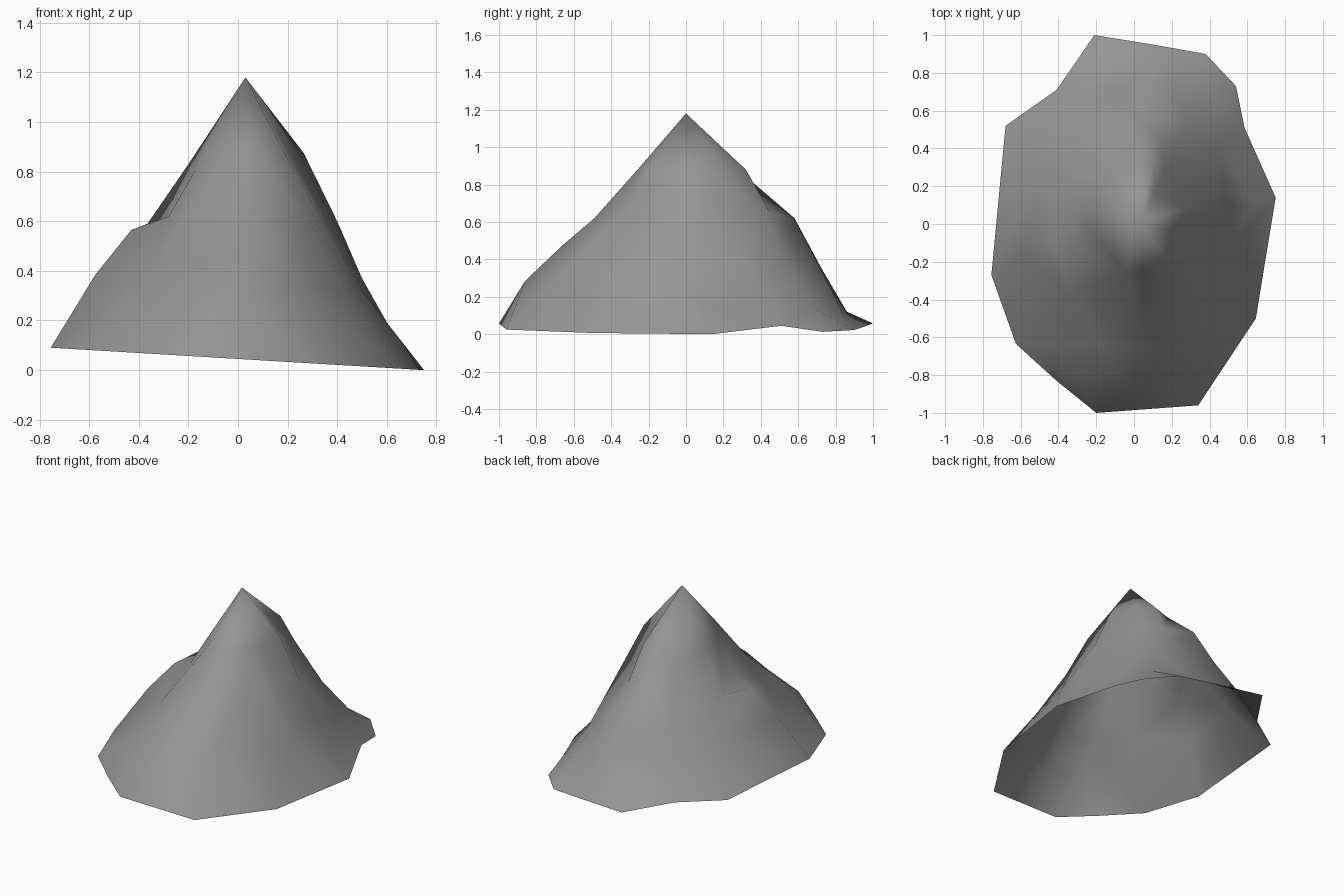
import bpy
from mathutils import Vector
from mathutils.geometry import delaunay_2d_cdt

# Rim outline, counter-clockwise from the back; it lies on a gently tilted plane
RIM = [(-0.21, 1.0), (-0.41, 0.71), (-0.68, 0.52), (-0.755, -0.27), (-0.625, -0.635),
       (-0.41, -0.83), (-0.2, -1.0), (0.34, -0.96), (0.645, -0.5), (0.75, 0.14),
       (0.585, 0.51), (0.54, 0.73), (0.38, 0.9), (0.1, 0.95)]
PEAK = (0.03, 0.0, 1.18)

# Ridges running down from the peak
RIDGES = {
    "right": [(0.265, 0.08, 0.875), (0.40, 0.10, 0.60), (0.50, 0.10, 0.37), (0.635, 0.10, 0.13)],
    "back_right": [(0.10, 0.32, 0.88), (0.13, 0.45, 0.65), (0.28, 0.52, 0.40), (0.42, 0.68, 0.14)],
    "back": [(-0.02, 0.30, 0.86), (0.0, 0.58, 0.62), (-0.05, 0.72, 0.36), (-0.12, 0.86, 0.12)],
    "back_left": [(-0.13, 0.30, 0.74), (-0.25, 0.50, 0.46), (-0.36, 0.62, 0.22)],
    "left": [(-0.20, 0.10, 0.83), (-0.365, 0.22, 0.59), (-0.50, 0.33, 0.35)],
    "shoulder": [(-0.17, -0.10, 0.81), (-0.28, -0.12, 0.62), (-0.43, -0.08, 0.565),
                 (-0.575, -0.16, 0.385)],
    "front_left": [(-0.04, -0.25, 0.87), (-0.15, -0.45, 0.57), (-0.20, -0.62, 0.41),
                   (-0.30, -0.80, 0.23)],
    "front": [(0.05, -0.25, 0.89), (0.05, -0.49, 0.62), (0.0, -0.66, 0.475), (-0.02, -0.86, 0.285)],
    "front_right": [(0.20, -0.21, 0.85), (0.28, -0.33, 0.61), (0.45, -0.40, 0.31)],
}
# Hollows between the ridges
HOLLOWS = [(0.105, 0.16, 0.95), (0.16, 0.30, 0.75), (0.22, -0.04, 0.85), (-0.32, 0.06, 0.56),
           (0.25, -0.65, 0.34), (-0.33, -0.38, 0.43), (0.50, -0.12, 0.32), (-0.45, -0.65, 0.21),
           (0.15, 0.85, 0.09), (0.45, 0.42, 0.26)]


def rim_height(x, y):
    return 0.045 if (x, y) == (0.585, 0.51) else 0.045 - 0.06 * x


points = [(x, y, rim_height(x, y)) for x, y in RIM]
n = len(points)
edges = [(i, (i + 1) % n) for i in range(n)]
peak = len(points)
points.append(PEAK)
for path in RIDGES.values():
    last = peak
    for p in path:
        points.append(p)
        edges.append((last, len(points) - 1))
        last = len(points) - 1
points += HOLLOWS

# Triangulate in plan, then lift every point to its height
flat, _, faces, origin, _, _ = delaunay_2d_cdt(
    [Vector(p[:2]) for p in points], edges, [], 1, 1e-5)
verts = [(v.x, v.y, points[o[0]][2]) for v, o in zip(flat, origin)]
low = min(v[2] for v in verts)
verts = [(x, y, z - low) for x, y, z in verts]

mesh = bpy.data.meshes.new("mountain")
mesh.from_pydata(verts, [], [list(f) for f in faces])
mesh.update()
mountain = bpy.data.objects.new("mountain", mesh)
bpy.context.collection.objects.link(mountain)

# Smooth grey rock
rock = bpy.data.materials.new("rock_grey")
rock.diffuse_color = (0.3, 0.3, 0.3, 1)
mesh.materials.append(rock)
for poly in mesh.polygons:
    poly.use_smooth = True
